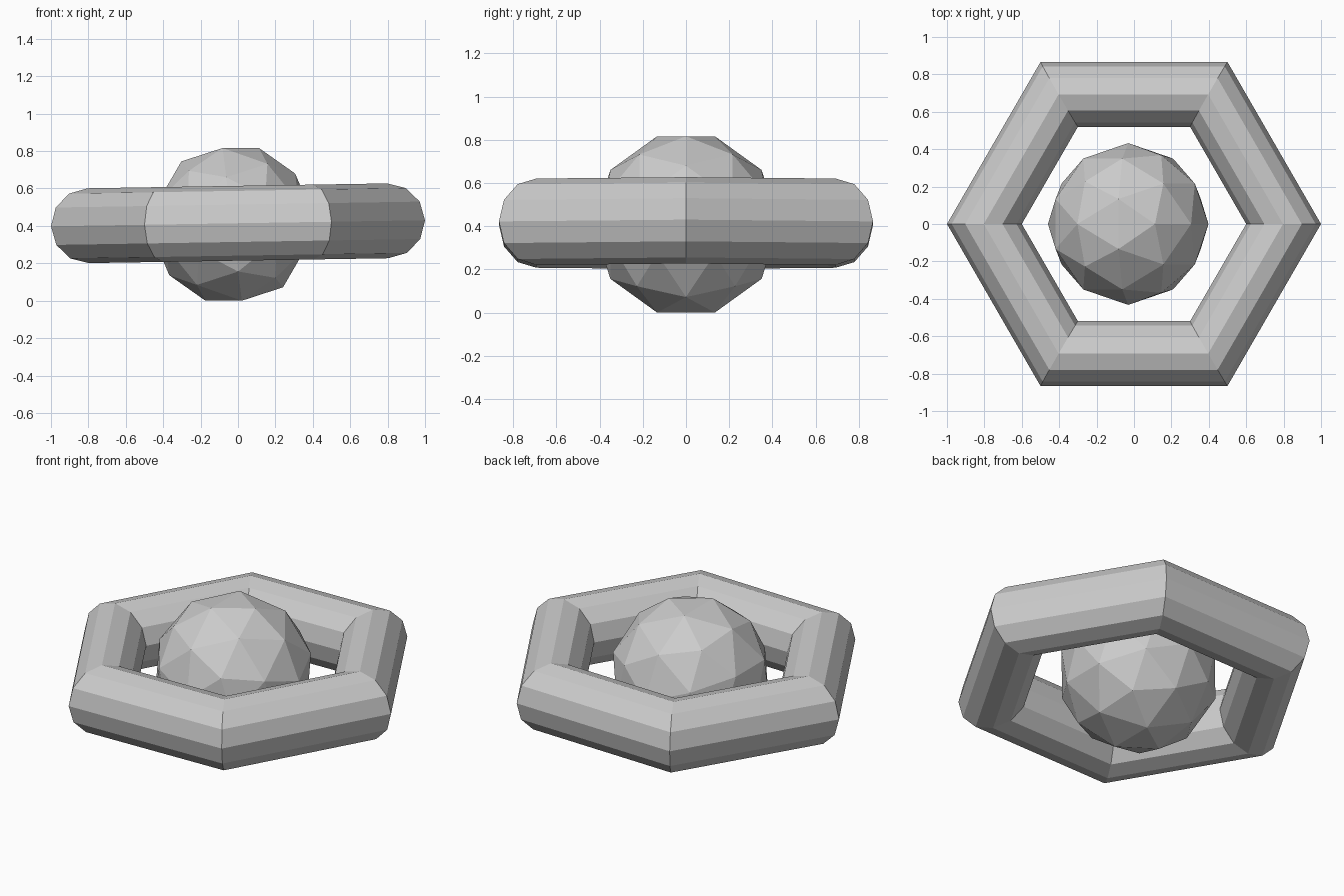
import bpy, math
from mathutils import Matrix

if "Cube" in bpy.data.objects:
    bpy.data.objects.remove(bpy.data.objects["Cube"])

# Hexagonal ring with a 12-sided tube, tipped slightly up towards +x
bpy.ops.mesh.primitive_torus_add(major_segments=6, minor_segments=12,
                                 major_radius=0.8, minor_radius=0.2,
                                 location=(0, 0, 0.414),
                                 rotation=(0, math.radians(-0.93), 0))
ring = bpy.context.object
ring.name = "hexagonal_ring"

# Faceted ball in the middle, resting on one of its flat facets
bpy.ops.mesh.primitive_ico_sphere_add(subdivisions=2, radius=0.4325)
ball = bpy.context.object
ball.name = "faceted_ball"
mesh = ball.data

# Find a facet that touches a five-edged corner
valence = [0] * len(mesh.vertices)
for edge in mesh.edges:
    for i in edge.vertices:
        valence[i] += 1
facet, corner = next((p, i) for p in mesh.polygons for i in p.vertices
                     if valence[i] == 5)

# Turn that facet flat on top with its corner pointing to +x
up = facet.normal.normalized()
side = mesh.vertices[corner].co.copy()
side = (side - up * side.dot(up)).normalized()
turn = Matrix((side, up.cross(side), up)).to_4x4()
mesh.transform(turn)
lowest = min(v.co.z for v in mesh.vertices)
ball.location = (-0.031, 0, -lowest)

# Flat faces on both parts
for part in (ring, ball):
    for face in part.data.polygons:
        face.use_smooth = False
